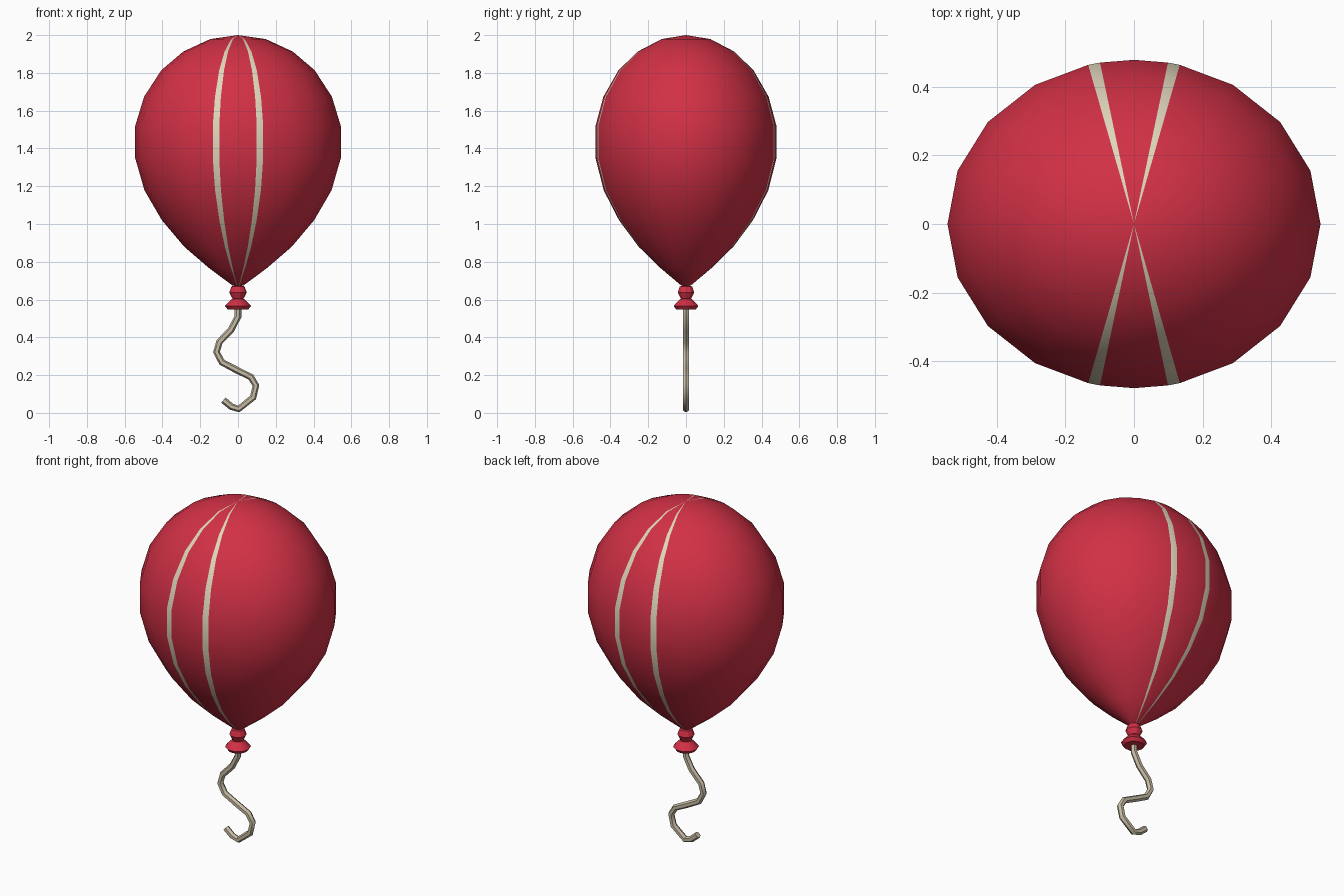
import bpy, bmesh, math

if "Cube" in bpy.data.objects:
    bpy.data.objects.remove(bpy.data.objects["Cube"])


def material(name, rgb):
    m = bpy.data.materials.new(name)
    m.diffuse_color = (*rgb, 1)
    m.use_nodes = True
    m.node_tree.nodes["Principled BSDF"].inputs["Base Color"].default_value = m.diffuse_color
    return m


RED = material("balloon red", (0.64, 0.03, 0.06))
CREAM = material("stripe cream", (0.74, 0.67, 0.50))
STRING = material("string beige", (0.58, 0.51, 0.38))


def lathe(name, profile, angles, sy, mats, stripe=None):
    """Revolve (radius, z) points; angles are measured from the y axis."""
    bm = bmesh.new()
    rings = []
    for r, z in profile:
        if r == 0:
            rings.append([bm.verts.new((0, 0, z))] * len(angles))
        else:
            rings.append([bm.verts.new((r * math.sin(math.radians(a)),
                                        r * sy * math.cos(math.radians(a)), z)) for a in angles])
    n = len(angles)
    for top, low in zip(rings, rings[1:]):
        for i in range(n):
            j = (i + 1) % n
            f = bm.faces.new(list(dict.fromkeys((top[i], top[j], low[j], low[i]))))
            if stripe and stripe(angles[i], angles[j]):
                f.material_index = 1
    bmesh.ops.recalc_face_normals(bm, faces=bm.faces)
    me = bpy.data.meshes.new(name)
    bm.to_mesh(me)
    bm.free()
    for m in mats:
        me.materials.append(m)
    ob = bpy.data.objects.new(name, me)
    bpy.context.collection.objects.link(ob)
    return ob


def smooth(ob, deg):
    bpy.ops.object.select_all(action='DESELECT')
    ob.select_set(True)
    bpy.context.view_layer.objects.active = ob
    bpy.ops.object.shade_smooth_by_angle(angle=math.radians(deg))


# Balloon: oval teardrop, with narrow segments for the stripes
quarter = [0, 10.5, 14.2, 32, 51.6, 71, 90]
half = quarter + [180 - a for a in quarter[-2::-1]]
angles = half + [360 - a for a in half[-2:0:-1]]
body = [(0, 2.0), (.147, 1.979), (.29, 1.913), (.406, 1.814), (.497, 1.674), (.544, 1.52),
        (.544, 1.348), (.495, 1.178), (.403, 1.02), (.285, .88), (.155, .768), (.03, .675), (0, .668)]


def is_stripe(a, b):
    mid = math.radians((a + b) / 2)
    return 10.5 < math.degrees(math.asin(abs(math.sin(mid)))) < 14.2


balloon = lathe("balloon", body, angles, 0.88, [RED, CREAM], is_stripe)
smooth(balloon, 60)

# Knot and flared lip
ring = [i * 36 + 18 for i in range(10)]
knot = lathe("knot", [(0, .675), (.034, .67), (.046, .638), (.03, .606), (0, .603)], ring, 1, [RED])
lip = lathe("lip", [(0, .606), (.032, .604), (.069, .566), (.054, .547), (0, .547)], ring, 1, [RED])
smooth(knot, 30)
smooth(lip, 30)

# Curly string
path = [(0, .57), (0, .51), (-.037, .44), (-.098, .376), (-.114, .322), (-.085, .268), (-.005, .226),
        (.068, .19), (.095, .145), (.08, .082), (.004, .021), (-.035, .033), (-.077, .068)]
cu = bpy.data.curves.new("string", 'CURVE')
cu.dimensions = '3D'
cu.bevel_depth = 0.018
cu.bevel_resolution = 1
cu.use_fill_caps = True
sp = cu.splines.new('POLY')
sp.points.add(len(path) - 1)
for p, (x, z) in zip(sp.points, path):
    p.co = (x, 0, z, 1)
cu.materials.append(STRING)
string = bpy.data.objects.new("string", cu)
bpy.context.collection.objects.link(string)
bpy.ops.object.select_all(action='DESELECT')
string.select_set(True)
bpy.context.view_layer.objects.active = string
bpy.ops.object.convert(target='MESH')
smooth(bpy.context.view_layer.objects.active, 50)
